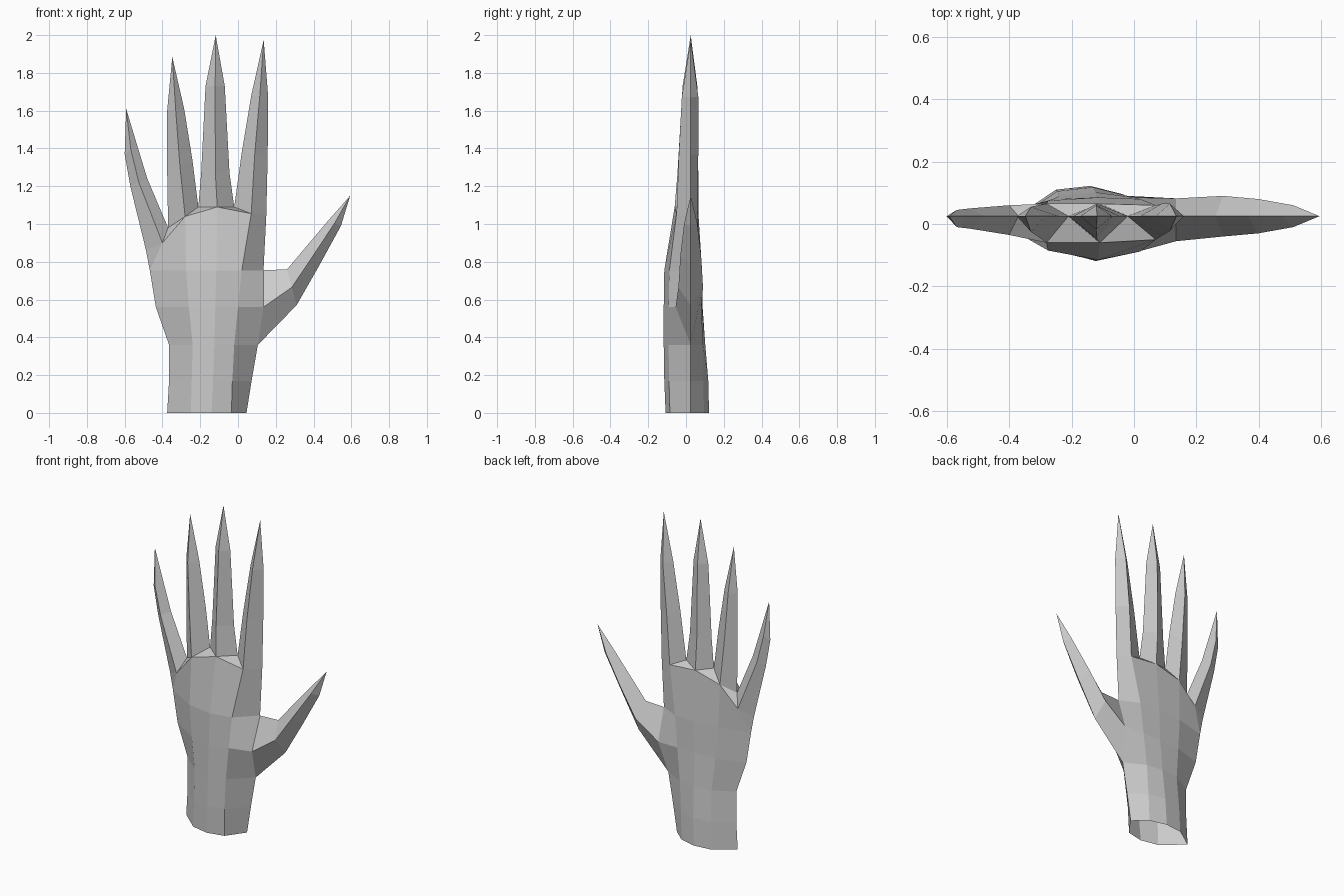
import bpy, bmesh

if "Cube" in bpy.data.objects:
    bpy.data.objects.remove(bpy.data.objects["Cube"])

MID = 0.025                      # depth of the side edges and finger tips
bm = bmesh.new()


def v(x, y, z):
    return bm.verts.new((x, y, z))


def face(*verts):
    bm.faces.new(verts)


def digit(base, sections, tip):
    """Four-sided tapering digit: base is (left, front, right, back) verts;
    each section is left x, z, right x, z, front y, back y."""
    prev = base
    for lx, lz, rx, rz, fy, by in sections:
        mx, mz = (lx + rx) / 2, (lz + rz) / 2
        ring = (v(lx, MID, lz), v(mx, fy, mz), v(rx, MID, rz), v(mx, by, mz))
        for i in range(4):
            j = (i + 1) % 4
            face(prev[i], prev[j], ring[j], ring[i])
        prev = ring
    t = v(tip[0], MID, tip[1])
    for i in range(4):
        face(prev[i], prev[(i + 1) % 4], t)


# Wrist and palm levels: z, five x columns, three front depths, three back depths
levels = [
    (0.00, (-0.375, -0.25, -0.14, -0.035, 0.045), (-0.085, -0.108, -0.085), (0.11, 0.122, 0.095)),
    (0.17, (-0.365, -0.245, -0.132, -0.03, 0.072), (-0.085, -0.115, -0.09), (0.105, 0.118, 0.092)),
    (0.36, (-0.365, -0.24, -0.125, -0.02, 0.105), (-0.085, -0.118, -0.092), (0.09, 0.102, 0.09)),
    (0.56, (-0.435, -0.26, -0.12, 0.0, 0.135), (-0.085, -0.118, -0.092), (0.08, 0.088, 0.085)),
    (0.755, (-0.467, -0.275, -0.115, 0.02, 0.135), (-0.085, -0.115, -0.088), (0.075, 0.085, 0.08)),
]
THUMB_LEVEL = 3
fronts, backs = [], []
for n, (z, xs, fy, by) in enumerate(levels):
    left = v(xs[0], MID, z)
    if n == THUMB_LEVEL:         # the side edge splits in two around the thumb
        right_f, right_b = v(xs[4], -0.055, z), v(xs[4], 0.082, z)
    else:
        right_f = right_b = v(xs[4], MID, z)
    fronts.append([left] + [v(x, y, z) for x, y in zip(xs[1:4], fy)] + [right_f])
    backs.append([left] + [v(x, y, z) for x, y in zip(xs[1:4], by)] + [right_b])
for side in (fronts, backs):
    for low, high in zip(side, side[1:]):
        for i in range(4):
            face(low[i], low[i + 1], high[i + 1], high[i])

# Knuckles (little finger to index) and the webs between them
edge_l, edge_r = v(-0.487, MID, 0.86), v(0.15, MID, 1.05)
webs = [v(-0.37, MID, 0.98), v(-0.21, MID, 1.09), v(-0.02, MID, 1.09)]
kf = [v(-0.40, -0.035, 0.90), v(-0.28, -0.06, 1.04), v(-0.11, -0.06, 1.09), v(0.07, -0.05, 1.055)]
kb = [v(-0.40, 0.06, 0.90), v(-0.28, 0.065, 1.02), v(-0.11, 0.065, 1.065), v(0.07, 0.06, 1.05)]
for top, k in ((fronts[-1], kf), (backs[-1], kb)):
    face(top[0], k[0], edge_l)
    for i in range(3):
        face(top[i], top[i + 1], k[i + 1], k[i])
        face(k[i], k[i + 1], webs[i])
    face(top[3], top[4], edge_r, k[3])

# Fingers
gaps = [edge_l] + webs + [edge_r]
fingers = [
    ([(-0.57, 1.20, -0.48, 1.24, -0.015, 0.05),
      (-0.60, 1.37, -0.535, 1.42, -0.01, 0.045)], (-0.592, 1.61)),
    ([(-0.375, 1.28, -0.24, 1.33, -0.04, 0.06),
      (-0.375, 1.60, -0.285, 1.61, -0.025, 0.055)], (-0.348, 1.885)),
    ([(-0.195, 1.27, -0.045, 1.27, -0.045, 0.065),
      (-0.172, 1.73, -0.07, 1.73, -0.018, 0.06)], (-0.118, 2.0)),
    ([(0.02, 1.38, 0.157, 1.36, -0.038, 0.065),
      (0.07, 1.68, 0.16, 1.67, -0.022, 0.065)], (0.136, 1.975)),
]
for i, (sections, tip) in enumerate(fingers):
    digit((gaps[i], kf[i], gaps[i + 1], kb[i]), sections, tip)

# Thumb, growing out of the side of the palm
digit((fronts[4][4], fronts[3][4], fronts[2][4], backs[3][4]),
      [(0.26, 0.76, 0.31, 0.57, -0.04, 0.09),
       (0.365, 0.885, 0.43, 0.78, -0.03, 0.08),
       (0.475, 1.015, 0.545, 0.99, -0.01, 0.06)], (0.594, 1.15))

bmesh.ops.recalc_face_normals(bm, faces=bm.faces)
mesh = bpy.data.meshes.new("hand")
bm.to_mesh(mesh)
bm.free()

grey = bpy.data.materials.new("light grey")
grey.diffuse_color = (0.6, 0.6, 0.6, 1)
grey.use_nodes = True
grey.node_tree.nodes["Principled BSDF"].inputs["Base Color"].default_value = grey.diffuse_color
mesh.materials.append(grey)
hand = bpy.data.objects.new("hand", mesh)
bpy.context.collection.objects.link(hand)
